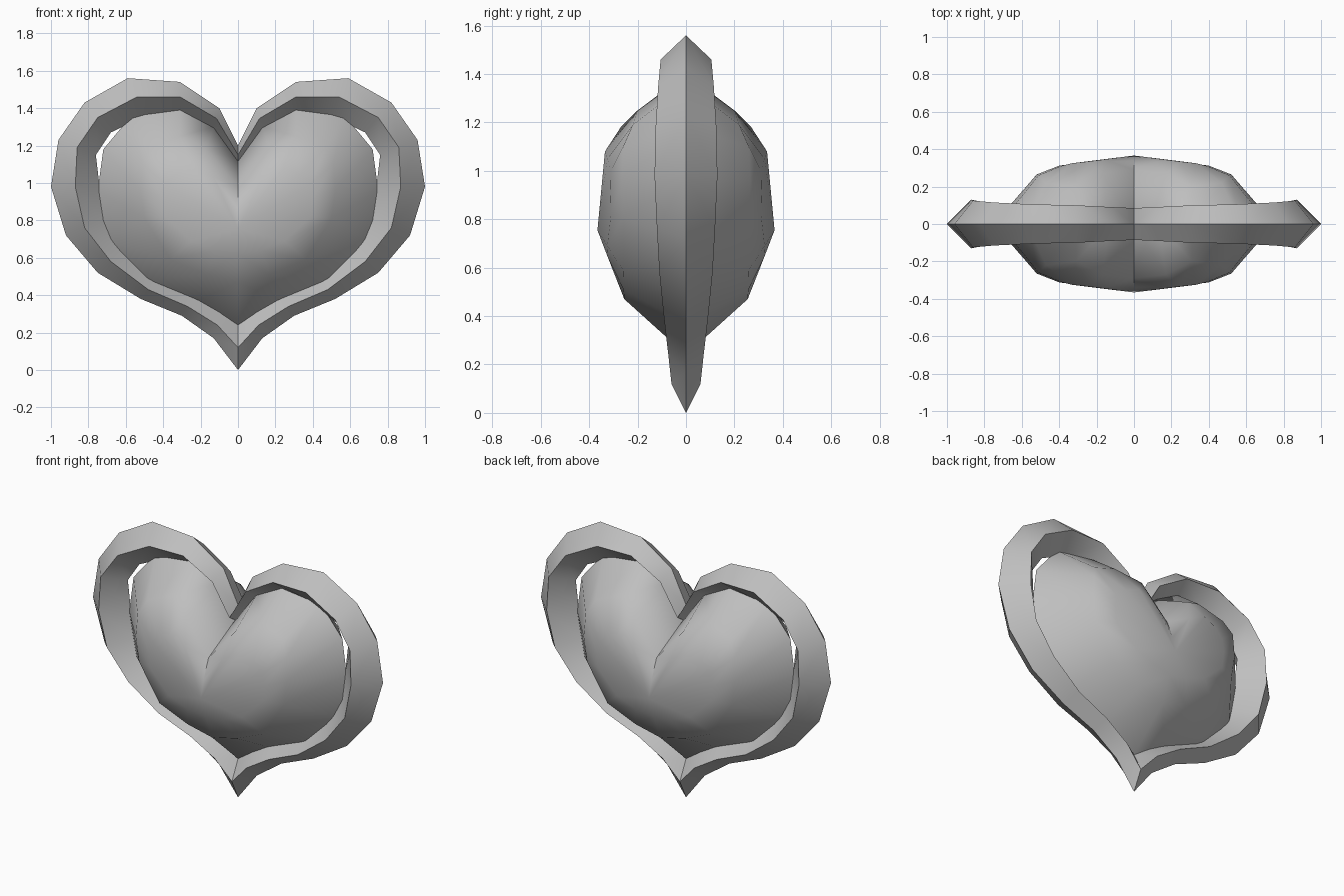
import bpy, bmesh

if "Cube" in bpy.data.objects:
    bpy.data.objects.remove(bpy.data.objects["Cube"])

grey = bpy.data.materials.new("plain grey")
grey.diffuse_color = (0.52, 0.52, 0.52, 1)
grey.use_nodes = True
grey.node_tree.nodes["Principled BSDF"].inputs["Base Color"].default_value = grey.diffuse_color


def build(name, loops, apex=None, angle=0.6):
    """Skin one quarter (x>0, y<0) through matching loops, then mirror it to all four quarters."""
    bm = bmesh.new()
    for sx in (1, -1):
        for sy in (1, -1):
            rows = [[bm.verts.new((x * sx, -y * sy, z)) for x, z, y in lp] for lp in loops]
            for a, b in zip(rows, rows[1:]):
                for i in range(len(a) - 1):
                    bm.faces.new((a[i], a[i + 1], b[i + 1], b[i]))
            if apex:
                c = bm.verts.new((apex[0], -apex[2] * sy, apex[1]))
                last = rows[-1]
                for i in range(len(last) - 1):
                    bm.faces.new((last[i], last[i + 1], c))
    bmesh.ops.remove_doubles(bm, verts=bm.verts, dist=0.0005)
    bmesh.ops.recalc_face_normals(bm, faces=bm.faces)
    me = bpy.data.meshes.new(name)
    bm.to_mesh(me)
    bm.free()
    me.materials.append(grey)
    ob = bpy.data.objects.new(name, me)
    bpy.context.collection.objects.link(ob)
    bpy.ops.object.select_all(action='DESELECT')
    ob.select_set(True)
    bpy.context.view_layer.objects.active = ob
    bpy.ops.object.shade_smooth_by_angle(angle=angle)
    return ob


# heart-shaped rim with a diamond section: outer edge, raised ridge, inner edge
outer = [(0, 1.20), (.10, 1.40), (.31, 1.54), (.59, 1.56), (.82, 1.43), (.96, 1.23), (1.0, .98),
         (.92, .72), (.75, .52), (.52, .38), (.30, .29), (.13, .17), (0, 0)]
ridge = [(0, 1.15, .085), (.115, 1.345, .09), (.31, 1.46, .10), (.54, 1.46, .105),
         (.75, 1.35, .115), (.86, 1.19, .125), (.87, .98, .13), (.82, .76, .12),
         (.68, .58, .11), (.48, .43, .095), (.27, .34, .085), (.11, .24, .073), (0, .12, .06)]
inner = [(2 * r[0] - o[0], 2 * r[1] - o[1], 0) for o, r in zip(outer, ridge)]
build("heart_rim", [[(x, z, 0) for x, z in outer], ridge, inner])

# faceted puffy heart inside the rim, as (x, z, depth) rings from edge to middle
edge = [(0, 1.13, 0), (.13, 1.30, 0), (.31, 1.40, 0), (.57, 1.36, 0), (.72, 1.18, 0),
        (.75, .96, 0), (.70, .69, 0), (.50, .48, 0), (.21, .37, 0), (0, .24, 0)]
shoulder = [(0, .98, .29), (.17, 1.18, .27), (.31, 1.25, .20), (.47, 1.19, .22), (.51, 1.10, .26),
            (.52, .96, .265), (.50, .81, .26), (.36, .59, .26), (.17, .51, .258), (0, .47, .255)]
crown = [(0, .86, .34), (.13, 1.03, .335), (.24, 1.08, .335), (.33, 1.05, .325), (.39, 1.0, .31),
         (.40, .92, .312), (.39, .82, .31), (.25, .69, .325), (.12, .64, .322), (0, .62, .314)]
build("heart_body", [edge, shoulder, crown], apex=(0, .755, .366), angle=0.75)
